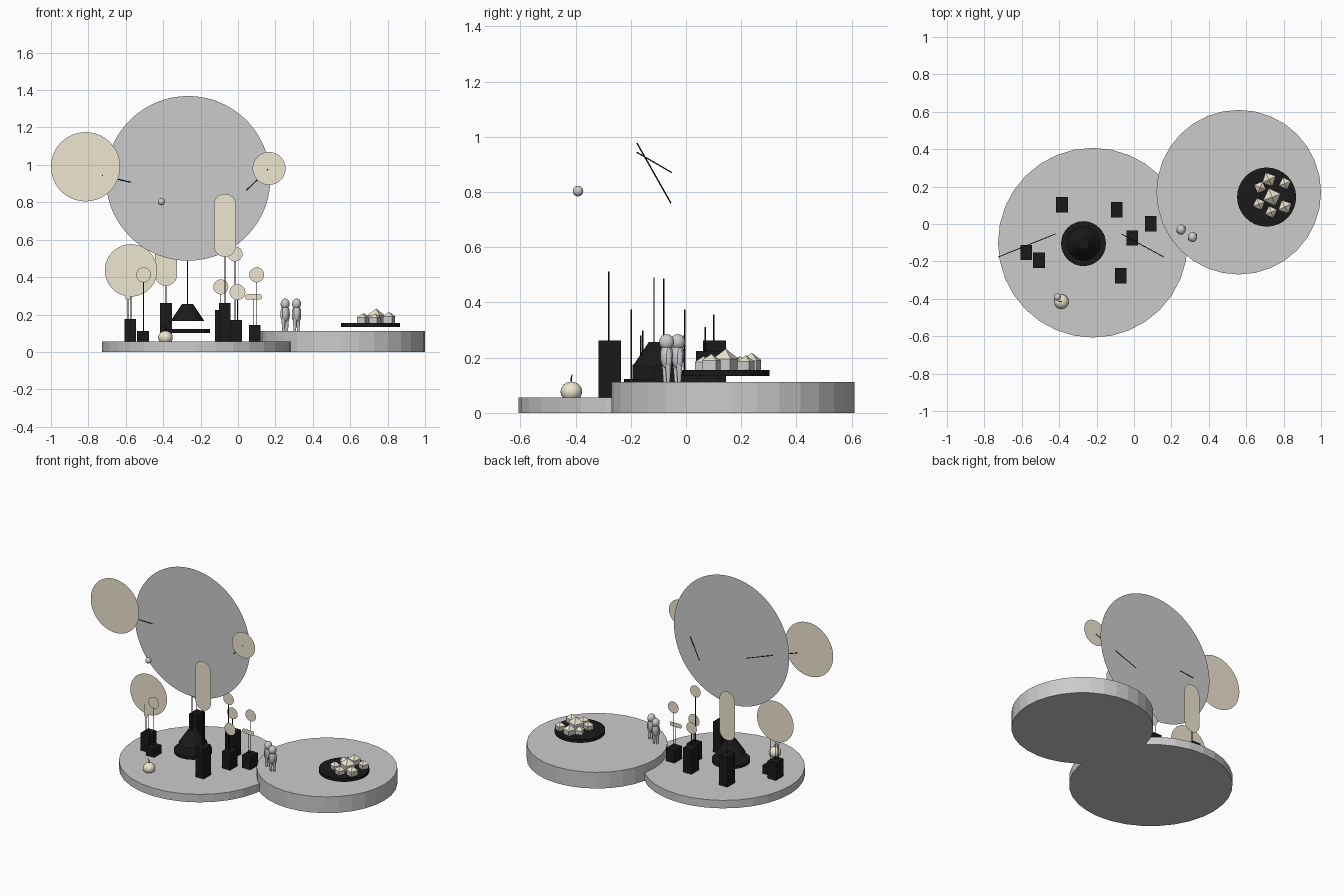
import bpy, bmesh, math
from mathutils import Vector

if "Cube" in bpy.data.objects:
    bpy.data.objects.remove(bpy.data.objects["Cube"])


def material(name, rgb):
    m = bpy.data.materials.new(name)
    m.diffuse_color = (*rgb, 1)
    m.use_nodes = True
    m.node_tree.nodes["Principled BSDF"].inputs["Base Color"].default_value = m.diffuse_color
    return m


BEIGE = material("beige", (0.85, 0.79, 0.63))
BLACK = material("black", (0.01, 0.01, 0.01))


def finish(name, mat=None):
    ob = bpy.context.object
    ob.name = name
    if mat:
        ob.data.materials.append(mat)
    return ob


def cone(name, x, y, z0, z1, r0, r1, mat=None, n=32, turn=0):
    bpy.ops.mesh.primitive_cone_add(vertices=n, radius1=r0, radius2=r1, depth=z1 - z0,
                                    location=(x, y, (z0 + z1) / 2), rotation=(0, 0, turn))
    return finish(name, mat)


def box(name, x, y, z0, z1, sx, sy, mat=None, turn=0):
    bpy.ops.mesh.primitive_cube_add(size=1, location=(x, y, (z0 + z1) / 2), rotation=(0, 0, turn))
    bpy.context.object.scale = (sx, sy, z1 - z0)
    return finish(name, mat)


def ball(name, x, y, z, rx, ry, rz, mat=None):
    bpy.ops.mesh.primitive_uv_sphere_add(segments=24, ring_count=16, radius=1, location=(x, y, z))
    bpy.context.object.scale = (rx, ry, rz)
    ob = finish(name, mat)
    bpy.ops.object.shade_smooth_by_angle()
    return ob


def rod(name, a, b, w=0.005):
    a, b = Vector(a), Vector(b)
    bpy.ops.mesh.primitive_cylinder_add(vertices=6, radius=w / 2, depth=(b - a).length,
                                        location=(a + b) / 2)
    ob = finish(name, BLACK)
    ob.rotation_euler = (b - a).to_track_quat('Z', 'Y').to_euler()
    return ob


def panel(name, x, y, z, w, h, mat=None, n=64):
    """Flat upright sheet facing the front: a disc, or a pill where w and h differ."""
    r = min(w, h) / 2
    ex, ez = w / 2 - r, h / 2 - r
    bm = bmesh.new()
    vs = []
    for i in range(n):
        a = 2 * math.pi * (i + 0.5) / n
        c, s = math.cos(a), math.sin(a)
        vs.append(bm.verts.new((r * c + math.copysign(ex, c), 0, r * s + math.copysign(ez, s))))
    bm.faces.new(vs)
    me = bpy.data.meshes.new(name)
    bm.to_mesh(me)
    bm.free()
    ob = bpy.data.objects.new(name, me)
    ob.location = (x, y, z)
    bpy.context.collection.objects.link(ob)
    if mat:
        me.materials.append(mat)


# Two overlapping round platforms
cone("low_platform", -0.22, -0.10, 0, 0.055, 0.507, 0.507)
cone("high_platform", 0.56, 0.17, 0, 0.112, 0.44, 0.44)

# Central black plate, hovering cone, mast and great disc
CX, CY = -0.27, -0.105
cone("centre_plate", CX, CY, 0.102, 0.122, 0.12, 0.12, BLACK)
cone("centre_cone", CX, CY, 0.166, 0.256, 0.09, 0.03, BLACK)
rod("mast", (CX, -0.116, 0.25), (CX, -0.116, 0.49))
panel("great_disc", -0.267, -0.116, 0.928, 0.88, 0.88, n=96)

# Side discs on slanting arms
panel("left_side_disc", -0.815, -0.177, 0.99, 0.37, 0.37, BEIGE)
panel("right_side_disc", 0.166, -0.177, 0.981, 0.176, 0.176, BEIGE)
rod("left_arm", (-0.727, -0.177, 0.943), (-0.42, -0.053, 0.871))
rod("right_arm", (0.16, -0.177, 0.976), (-0.064, -0.055, 0.76))

# Black blocks: x, y, top, then signs on poles: x, y, centre z, width, height
blocks = [
    (-0.385, 0.103, 0.262, [(-0.385, 0.100, 0.522, 0.118, 0.337)]),
    (-0.577, -0.152, 0.176, [(-0.572, -0.157, 0.436, 0.28, 0.28),
                             (-0.588, -0.164, 0.323, 0.028, 0.092)]),
    (-0.508, -0.193, 0.112, [(-0.505, -0.198, 0.412, 0.08, 0.08)]),
    (-0.092, 0.077, 0.225, [(-0.092, 0.070, 0.348, 0.08, 0.08)]),
    (0.090, 0.002, 0.144, [(0.100, -0.004, 0.412, 0.08, 0.08),
                           (0.082, -0.006, 0.294, 0.092, 0.030)]),
    (-0.010, -0.075, 0.172, [(-0.016, -0.080, 0.524, 0.08, 0.08),
                             (-0.003, -0.082, 0.320, 0.084, 0.084)]),
    (-0.071, -0.276, 0.262, [(-0.070, -0.280, 0.677, 0.118, 0.337)]),
]
for i, (x, y, top, signs) in enumerate(blocks):
    box(f"block_{i}", x, y, 0.055, top, 0.062, 0.082, BLACK)
    for j, (sx, sy, sz, w, h) in enumerate(signs):
        rod(f"sign_pole_{i}_{j}", (sx, sy, top - 0.01), (sx, sy, sz - h / 2 + 0.003))
        panel(f"sign_{i}_{j}", sx, sy, sz, w, h, BEIGE)

# Floating grey ball, and beige fruit with a stem
ball("floating_ball", -0.41, -0.391, 0.803, 0.019, 0.019, 0.019)
ball("fruit", -0.388, -0.415, 0.077, 0.039, 0.039, 0.036, BEIGE)
rod("fruit_stem", (-0.388, -0.415, 0.11), (-0.388, -0.415, 0.128))
rod("fruit_stem_side", (-0.388, -0.415, 0.128), (-0.402, -0.412, 0.138), 0.004)

# Hovering plate with a cluster of small houses
cone("village_plate", 0.709, 0.144, 0.134, 0.156, 0.158, 0.158, BLACK)
houses = [(0.738, 0.144, 0.066, 0.196, 0.232), (0.722, 0.238, 0.054, 0.190, 0.218),
          (0.807, 0.217, 0.046, 0.186, 0.208), (0.674, 0.196, 0.046, 0.184, 0.206),
          (0.668, 0.107, 0.046, 0.184, 0.206), (0.807, 0.092, 0.052, 0.190, 0.214),
          (0.733, 0.064, 0.046, 0.184, 0.206)]
for i, (x, y, s, wall, peak) in enumerate(houses):
    t = math.radians(-25 if i % 2 == 0 else 22 - 40 * (i == 1 or i == 5))
    box(f"house_{i}", x, y, 0.155, wall, s, s, None, t)
    cone(f"roof_{i}", x, y, wall, peak, s * 0.76, 0, BEIGE, 4, t + math.pi / 4)

# Two small standing figures
for i, (x, y) in enumerate([(0.252, -0.030), (0.313, -0.070)]):
    ball(f"figure_head_{i}", x, y, 0.257, 0.024, 0.027, 0.028)
    ball(f"figure_body_{i}", x, y, 0.208, 0.021, 0.023, 0.048)
    for s in (-1, 1):
        ball(f"figure_arm_{i}", x + s * 0.017, y + s * 0.008, 0.202, 0.008, 0.010, 0.034)
        cone(f"figure_leg_{i}", x + s * 0.009, y + s * 0.006, 0.110, 0.185, 0.006, 0.012, None, 12)
